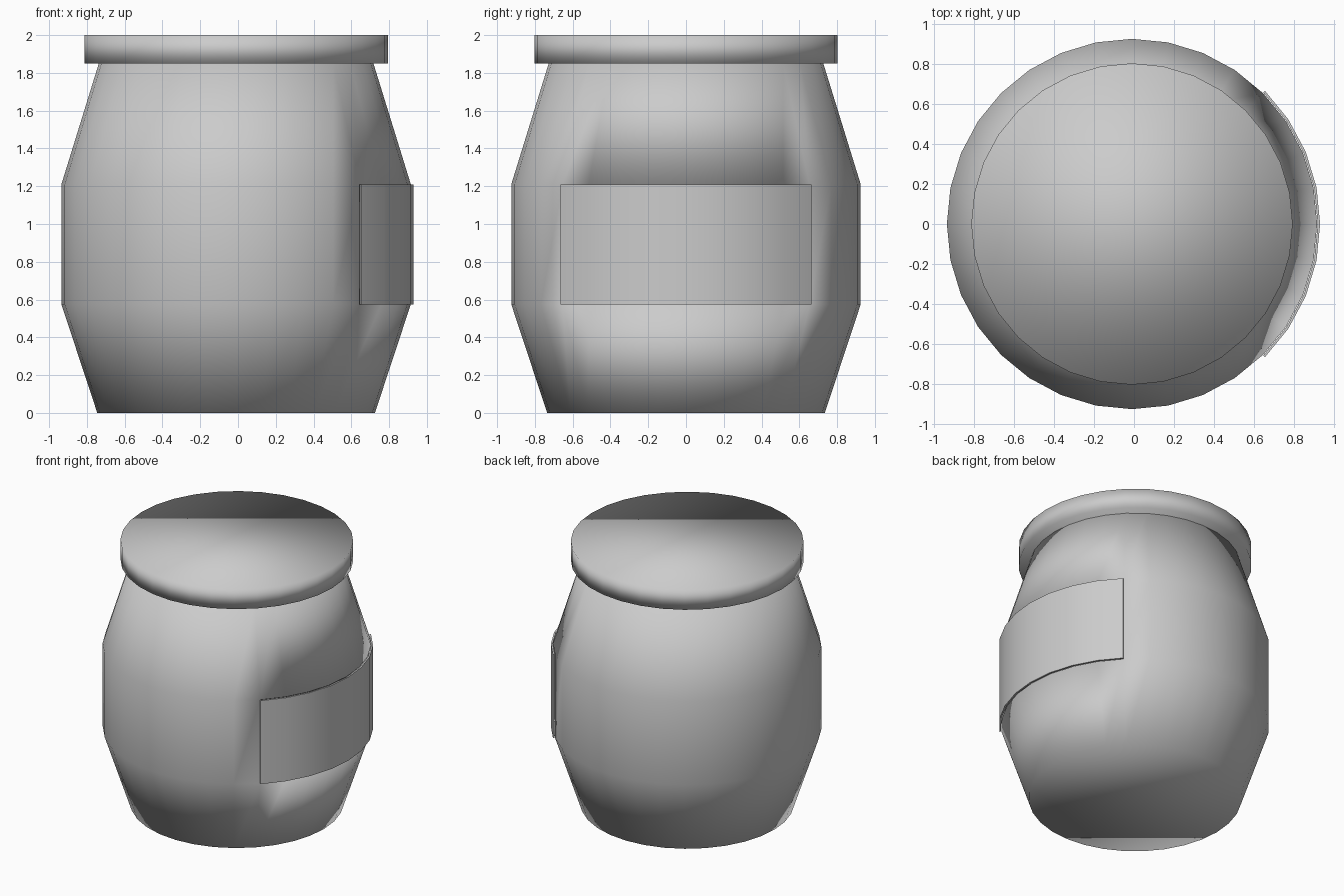
import bpy, bmesh, math
from mathutils import Vector

cube = bpy.data.objects.get("Cube")
if cube:
    bpy.data.objects.remove(cube, do_unlink=True)

SIDES = 32
CENTRE_X = -0.01
BELLY = 0.925
LOW, HIGH = 0.575, 1.21

grey = bpy.data.materials.new("light grey")
grey.use_nodes = True
colour = (0.6, 0.6, 0.6, 1)
grey.diffuse_color = colour
grey.node_tree.nodes["Principled BSDF"].inputs["Base Color"].default_value = colour


def add_object(name, bm, smooth=True):
    bmesh.ops.recalc_face_normals(bm, faces=bm.faces)
    mesh = bpy.data.meshes.new(name)
    for face in bm.faces:
        face.smooth = smooth
    bm.to_mesh(mesh)
    bm.free()
    mesh.materials.append(grey)
    obj = bpy.data.objects.new(name, mesh)
    obj.location.x = CENTRE_X
    bpy.context.collection.objects.link(obj)
    return obj


def point(step, radius, z):
    angle = step * math.tau / SIDES
    return Vector((radius * math.cos(angle), radius * math.sin(angle), z))


def turned(profile):
    """Closed solid of revolution through (radius, z) rings."""
    bm = bmesh.new()
    rings = [[bm.verts.new(point(i, r, z)) for i in range(SIDES)] for r, z in profile]
    for lower, upper in zip(rings, rings[1:]):
        for i in range(SIDES):
            j = (i + 1) % SIDES
            bm.faces.new((lower[i], lower[j], upper[j], upper[i]))
    bm.faces.new(rings[0][::-1])
    bm.faces.new(rings[-1])
    return bm


# Jar body, with a shallow recess behind the label
bm = turned([(0.735, 0), (BELLY, LOW), (BELLY, HIGH), (0.727, 1.85)])
behind = []
for face in bm.faces:
    c = face.calc_center_median()
    if LOW < c.z < HIGH and abs(face.normal.z) < 0.1 and c.x > abs(c.y):
        behind.append(face)
recess = bmesh.ops.extrude_face_region(bm, geom=behind)["geom"]
for v in recess:
    if isinstance(v, bmesh.types.BMVert):
        v.co.x *= 0.98
        v.co.y *= 0.98
bmesh.ops.delete(bm, geom=[f for f in behind if f.is_valid], context="FACES")
add_object("jar_body", bm)

# Lid
add_object("lid", turned([(0.803, 1.85), (0.803, 2.0)]))

# Label wrapped a quarter of the way round the left side
bm = bmesh.new()
sections = []
for step in range(-4, 5):
    corners = ((BELLY + 0.003, LOW), (0.94, LOW), (0.94, HIGH), (BELLY + 0.003, HIGH))
    sections.append([bm.verts.new(point(step, r, z)) for r, z in corners])
for a, b in zip(sections, sections[1:]):
    for i in range(4):
        j = (i + 1) % 4
        bm.faces.new((a[i], b[i], b[j], a[j]))
bm.faces.new(sections[0])
bm.faces.new(sections[-1][::-1])
label = add_object("label", bm)
bpy.ops.object.select_all(action="DESELECT")
label.select_set(True)
bpy.context.view_layer.objects.active = label
bpy.ops.object.shade_smooth_by_angle(angle=math.radians(30))
